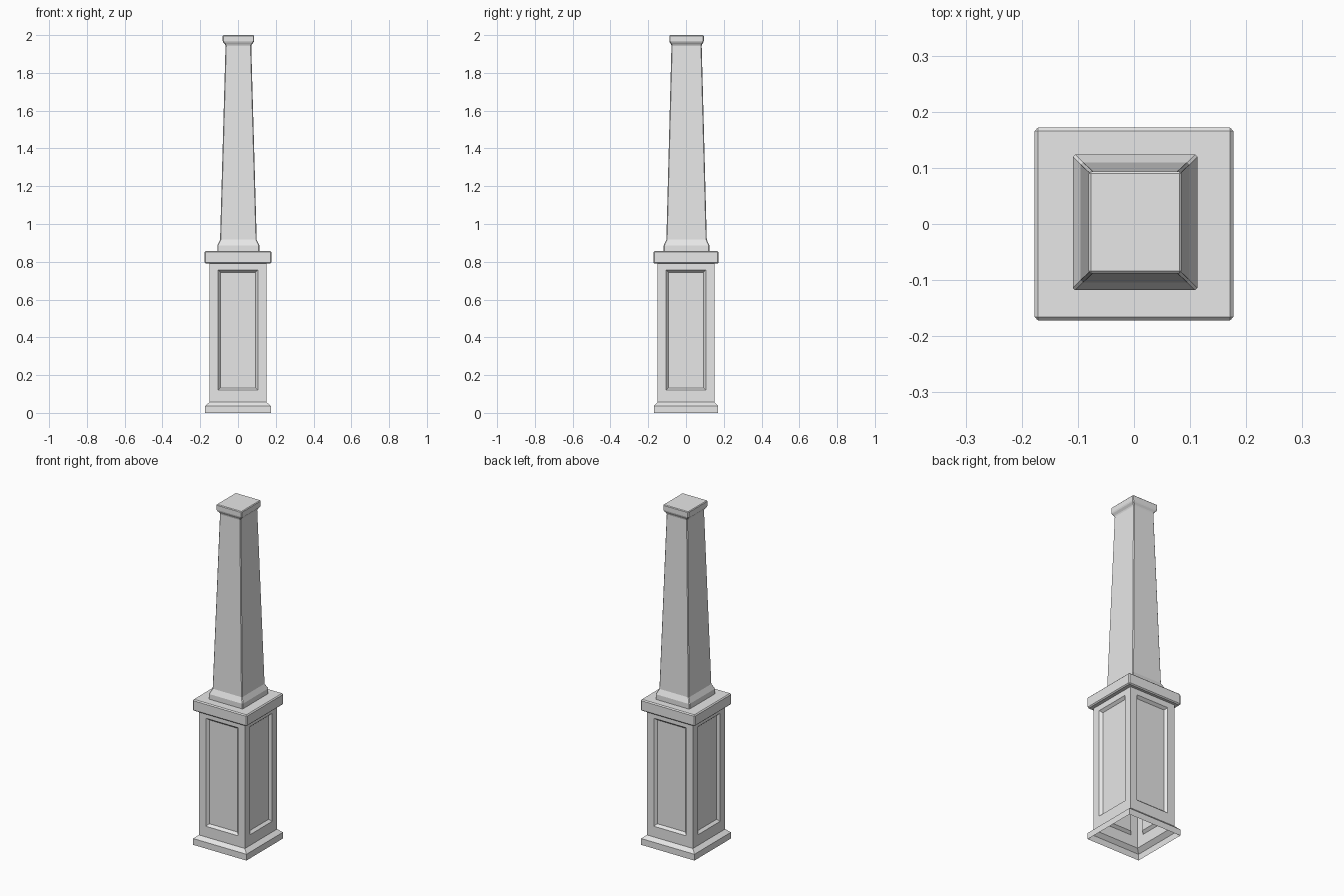
import bpy
import bmesh

cube = bpy.data.objects.get("Cube")
if cube:
    bpy.data.objects.remove(cube, do_unlink=True)

stone = bpy.data.materials.new("light_grey")
stone.use_nodes = True
colour = (0.8, 0.8, 0.8, 1)
stone.diffuse_color = colour
stone.node_tree.nodes["Principled BSDF"].inputs["Base Color"].default_value = colour


def loft(name, profile, centre=(0, 0), bottom=False, top=False, bevel=0):
    """Stack rectangular rings (half x, half y, z) into a square moulding."""
    bm = bmesh.new()
    cx, cy = centre
    rings = []
    for hx, hy, z in profile:
        corners = ((-1, -1), (1, -1), (1, 1), (-1, 1))
        rings.append([bm.verts.new((cx + sx * hx, cy + sy * hy, z)) for sx, sy in corners])
    sides = []
    for low, high in zip(rings, rings[1:]):
        sides.append([bm.faces.new((low[i], low[(i + 1) % 4], high[(i + 1) % 4], high[i]))
                      for i in range(4)])
    if bottom:
        bm.faces.new(rings[0][::-1])
    if top:
        bm.faces.new(rings[-1])
    bm.normal_update()
    if name == "panelled_pedestal":
        add_panels(bm, sides[-1])
    mesh = bpy.data.meshes.new(name)
    bm.to_mesh(mesh)
    bm.free()
    obj = bpy.data.objects.new(name, mesh)
    bpy.context.collection.objects.link(obj)
    mesh.materials.append(stone)
    if bevel:
        mod = obj.modifiers.new("soft_edges", "BEVEL")
        mod.width = bevel
        mod.segments = 1
        mod.limit_method = "ANGLE"
    return obj


def add_panels(bm, faces):
    """Sink a sloped-edge panel into each side."""
    bmesh.ops.inset_individual(bm, faces=faces, thickness=0.064)
    for face in faces:
        middle = face.calc_center_median().z
        for v in face.verts:
            v.co.z = 0.757 if v.co.z > middle else 0.12
    bmesh.ops.inset_individual(bm, faces=faces, thickness=0.018, depth=-0.015)


# Hollow pedestal with a flared foot, open underneath
loft("panelled_pedestal",
     [(0.174, 0.17, 0), (0.174, 0.17, 0.037), (0.15, 0.15, 0.057), (0.15, 0.15, 0.795)])

# Slab on the pedestal
loft("pedestal_slab", [(0.177, 0.172, 0.79), (0.177, 0.172, 0.857)],
     bottom=True, top=True, bevel=0.006)

# Tapered column with a moulded foot and cap
loft("tapered_column",
     [(0.111, 0.121, 0.855), (0.111, 0.121, 0.887), (0.097, 0.107, 0.917),
      (0.068, 0.08, 1.947), (0.083, 0.091, 1.965), (0.083, 0.091, 2.0)],
     centre=(0.002, 0.003), top=True, bevel=0.004)
